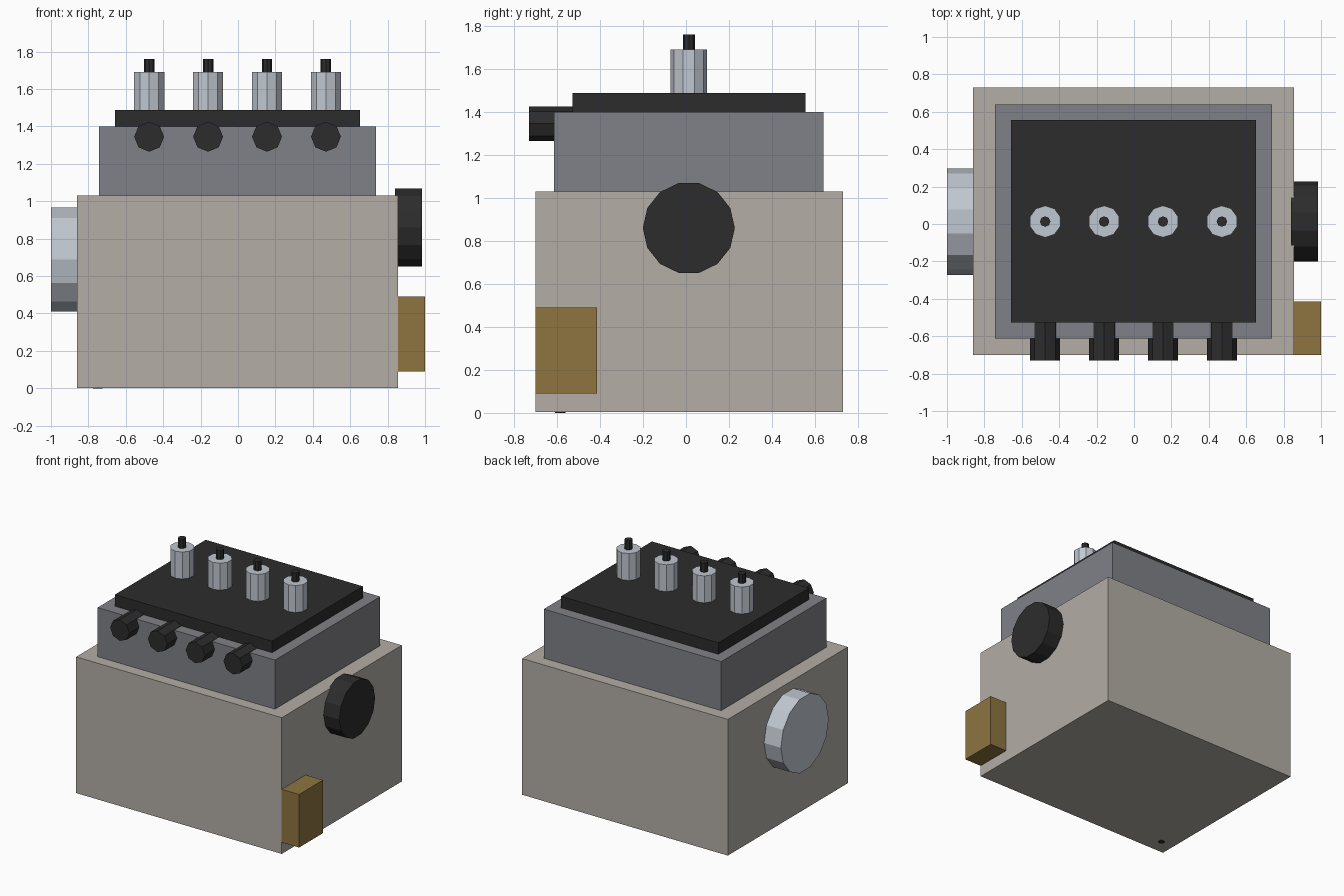
import bpy
from math import pi
from mathutils import Matrix, Vector
import bmesh

cube = bpy.data.objects.get("Cube")
if cube:
    bpy.data.objects.remove(cube, do_unlink=True)


def material(name, rgb):
    """Flat material from 0-255 display values, stored as linear."""
    lin = [((c / 255 + 0.055) / 1.055) ** 2.4 for c in rgb] + [1]
    mat = bpy.data.materials.new(name)
    mat.use_nodes = True
    mat.diffuse_color = lin
    bsdf = next(n for n in mat.node_tree.nodes if n.type == "BSDF_PRINCIPLED")
    bsdf.inputs["Base Color"].default_value = lin
    return mat


STONE = material("warm_grey_casting", (179, 174, 165))
GREY = material("blue_grey_metal", (128, 129, 135))
BLACK = material("black_rubber", (44, 44, 44))
STEEL = material("bright_steel", (192, 199, 208))
BRASS = material("dull_brass", (142, 117, 64))

MID_Y = 0.013


def finish(name, bm, mat):
    mesh = bpy.data.meshes.new(name)
    bmesh.ops.recalc_face_normals(bm, faces=bm.faces)
    bm.to_mesh(mesh)
    bm.free()
    mesh.materials.append(mat)
    obj = bpy.data.objects.new(name, mesh)
    bpy.context.scene.collection.objects.link(obj)
    return obj


def box(name, mat, xs, ys, zs):
    bm = bmesh.new()
    bmesh.ops.create_cube(bm, size=1)
    lo, hi = map(Vector, zip(xs, ys, zs))
    bm.transform(Matrix.Translation((lo + hi) / 2) @ Matrix.Diagonal((hi - lo).to_4d()))
    return finish(name, bm, mat)


def prism(name, mat, sides, radius, start, end):
    """Flat-sided cylinder between two points; a corner points along y (or z)."""
    start, end = Vector(start), Vector(end)
    d = end - start
    bm = bmesh.new()
    bmesh.ops.create_cone(bm, cap_ends=True, segments=sides,
                          radius1=radius, radius2=radius, depth=d.length)
    # Put one corner on +y before turning the axis
    corner = max(bm.verts, key=lambda v: v.co.y).co
    turn = Vector((corner.x, corner.y)).angle_signed(Vector((0, 1)))
    bm.transform(Matrix.Rotation(-turn, 4, "Z"))
    if abs(d.x) > 0:
        bm.transform(Matrix.Rotation(pi / 2, 4, "Y"))
    elif abs(d.y) > 0:
        bm.transform(Matrix.Rotation(pi / 2, 4, "X"))
    bm.transform(Matrix.Translation((start + end) / 2))
    return finish(name, bm, mat)


# Stacked block, head and cover
box("engine_block", STONE, (-0.86, 0.855), (-0.70, 0.73), (0.003, 1.03))
box("cylinder_head", GREY, (-0.742, 0.738), (-0.613, 0.64), (1.03, 1.40))
box("head_cover", BLACK, (-0.658, 0.653), (-0.527, 0.555), (1.40, 1.487))

# Side fittings
prism("flywheel", STEEL, 14, 0.285, (-1.0, MID_Y, 0.688), (-0.85, MID_Y, 0.688))
prism("pulley", BLACK, 14, 0.214, (0.84, MID_Y, 0.86), (0.985, MID_Y, 0.86))
box("brass_unit", BRASS, (0.855, 1.0), (-0.70, -0.415), (0.09, 0.49))

# Small plug under the block
prism("drain_plug", BLACK, 8, 0.025, (-0.75, -0.585, 0), (-0.75, -0.585, 0.02))

# Row of plugs on top and ports at the front
for i in range(4):
    x = -0.475 + i * 0.315
    prism(f"plug_body_{i + 1}", STEEL, 10, 0.085, (x, MID_Y, 1.48), (x, MID_Y, 1.69))
    prism(f"plug_tip_{i + 1}", BLACK, 8, 0.028, (x, MID_Y, 1.69), (x, MID_Y, 1.76))
    prism(f"front_port_{i + 1}", BLACK, 8, 0.08, (x, -0.73, 1.345), (x, -0.45, 1.345))
